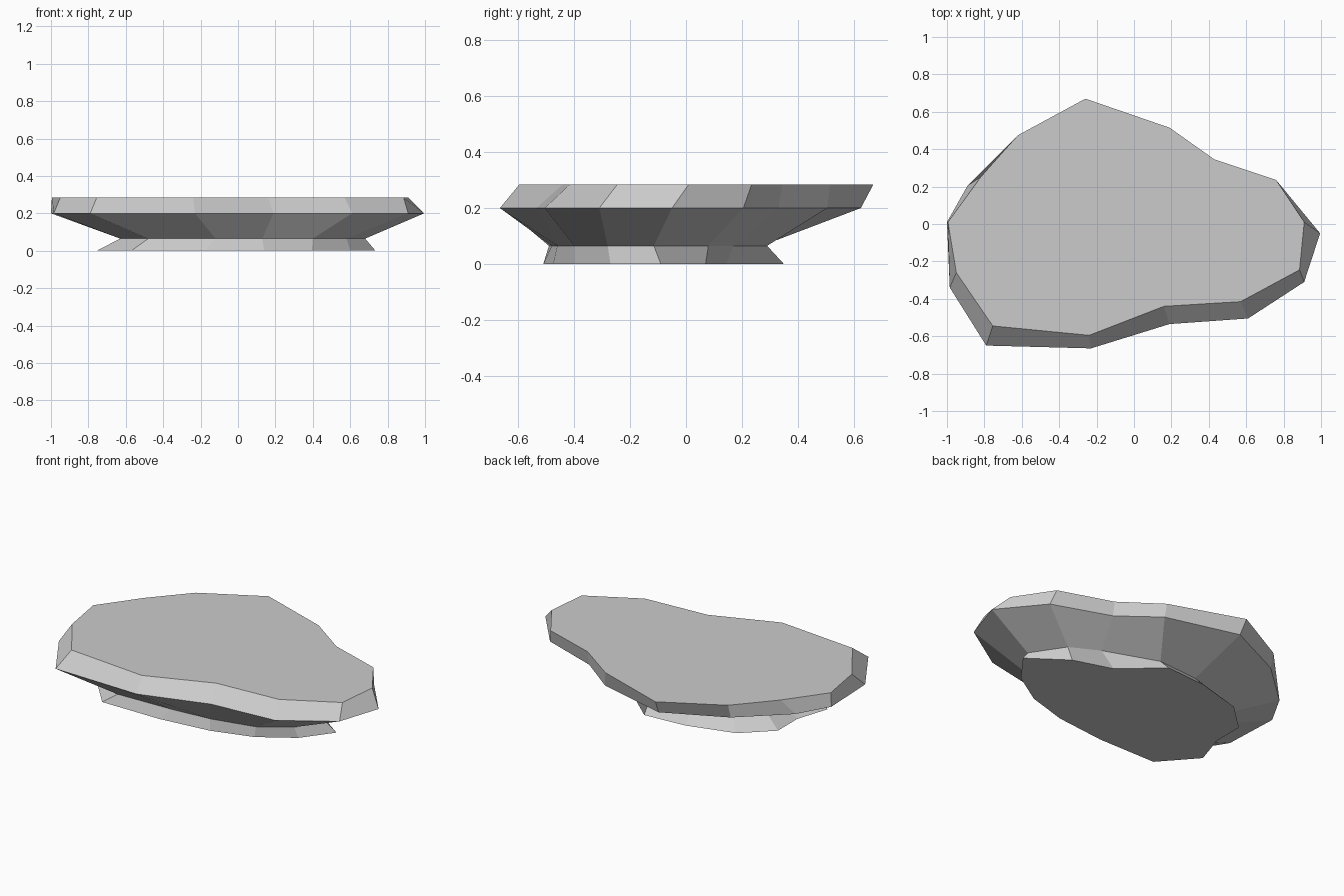
import bpy, bmesh

# Horizontal outlines of the flat rock, each with 14 matching corners
base = [(.735, -.09), (.6, -.27), (.395, -.4), (.14, -.475), (-.18, -.51), (-.57, -.51), (-.755, -.3),
        (-.69, -.1), (-.69, .09), (-.52, .25), (-.23, .33), (.04, .35), (.27, .145), (.51, .07)]
waist = [(.68, -.115), (.58, -.28), (.4, -.4), (.13, -.46), (-.12, -.48), (-.48, -.49), (-.63, -.3),
         (-.6, -.1), (-.59, .05), (-.45, .19), (-.22, .27), (.05, .29), (.38, .17), (.55, .08)]
rim = [(.995, -.05), (.91, -.31), (.61, -.505), (.19, -.535), (-.23, -.665), (-.79, -.65), (-.985, -.34),
       (-1, .01), (-.89, .205), (-.62, .45), (-.25, .625), (.2, .505), (.43, .33), (.785, .205)]
top = [(.91, .01), (.885, -.245), (.57, -.415), (.16, -.44), (-.24, -.595), (-.755, -.545), (-.95, -.26),
       (-.995, .01), (-.82, .25), (-.62, .475), (-.26, .67), (.19, .515), (.43, .345), (.76, .235)]


def loft(name, layers):
    """Skin a stack of (outline, height) layers and cap both ends."""
    bm = bmesh.new()
    rings = [[bm.verts.new((x, y, z)) for x, y in outline] for outline, z in layers]
    for a, b in zip(rings, rings[1:]):
        for i in range(len(a)):
            j = (i + 1) % len(a)
            bm.faces.new((a[i], a[j], b[j], b[i]))
    bm.faces.new(rings[0])
    bm.faces.new(rings[-1])
    bmesh.ops.recalc_face_normals(bm, faces=bm.faces)
    mesh = bpy.data.meshes.new(name)
    bm.to_mesh(mesh)
    bm.free()
    obj = bpy.data.objects.new(name, mesh)
    bpy.context.collection.objects.link(obj)
    return obj


# Flat-topped rock: flared foot, narrow waist, wide rim, level top
loft("flat_rock", [(base, 0), (waist, .065), (rim, .2), (top, .285)])
